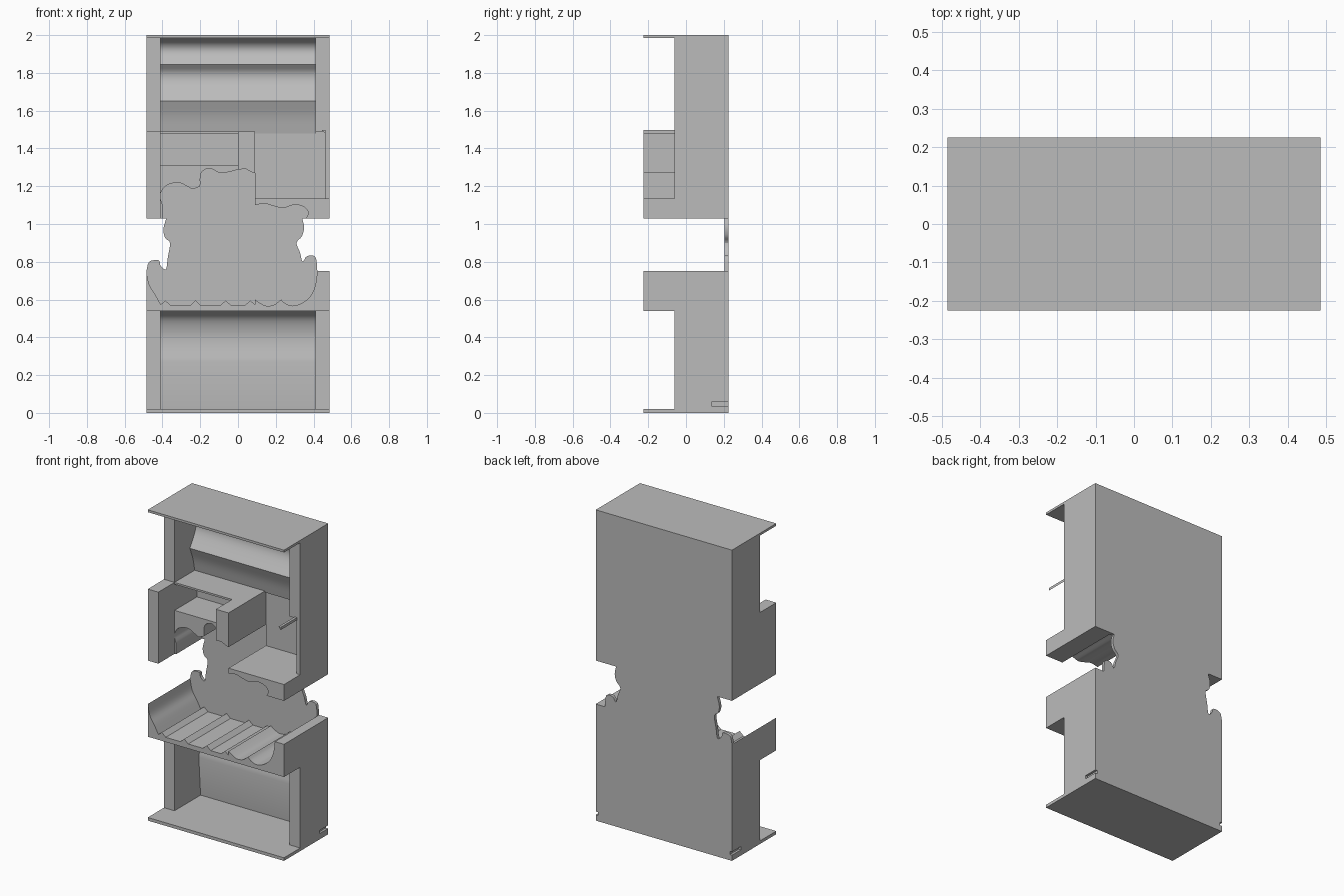
import bpy, bmesh, math
from mathutils import Vector

if "Cube" in bpy.data.objects:
    bpy.data.objects.remove(bpy.data.objects["Cube"])

grey = bpy.data.materials.new("plain grey")
grey.diffuse_color = (0.5, 0.5, 0.5, 1)
grey.use_nodes = True
grey.node_tree.nodes["Principled BSDF"].inputs["Base Color"].default_value = grey.diffuse_color


def smooth_line(pts, n=4):
    """Catmull-Rom curve through the points."""
    p = [Vector(q) for q in pts]
    p = [2 * p[0] - p[1]] + p + [2 * p[-1] - p[-2]]
    out = []
    for a, b, c, d in zip(p, p[1:], p[2:], p[3:]):
        for i in range(n):
            t = i / n
            out.append(tuple(0.5 * (2 * b + (c - a) * t + (2 * a - 5 * b + 4 * c - d) * t * t
                                    + (3 * b - a - 3 * c + d) * t ** 3)))
    return out + [tuple(p[-2])]


def extrude(name, pts, lo, hi, axis):
    """Prism from an outline: axis 'y' takes (x, z) points, axis 'x' takes (y, z)."""
    bm = bmesh.new()
    place = (lambda p, d: (p[0], d, p[1])) if axis == 'y' else (lambda p, d: (d, p[0], p[1]))
    face = bm.faces.new([bm.verts.new(place(p, lo)) for p in pts])
    ext = bmesh.ops.extrude_face_region(bm, geom=[face])
    move = Vector(place((0, 0), hi - lo))
    bmesh.ops.translate(bm, vec=move, verts=[v for v in ext["geom"] if isinstance(v, bmesh.types.BMVert)])
    bmesh.ops.recalc_face_normals(bm, faces=bm.faces)
    mesh = bpy.data.meshes.new(name)
    bm.to_mesh(mesh)
    bm.free()
    mesh.materials.append(grey)
    ob = bpy.data.objects.new(name, mesh)
    bpy.context.collection.objects.link(ob)
    return ob


def box(name, x0, x1, y0, y1, z0, z1):
    return extrude(name, [(x0, z0), (x1, z0), (x1, z1), (x0, z1)], y0, y1, 'y')


W, F, B = 0.485, -0.225, 0.225      # half width, front, back
S, P = -0.06, 0.205                 # set-back front, front of the back plate

# top and bottom panels
box("top_panel", -W, W, F, B, 1.985, 2)
box("bottom_panel", -W, W, F, B, 0, 0.02)

# side walls of both bays, the lower ones with a small slot near the back
for side, name in ((-1, "left"), (1, "right")):
    x0, x1 = sorted((side * 0.41, side * W))
    box(name + "_upper_wall", x0, x1, S, B, 1.49, 1.985)
    wall = box(name + "_lower_wall", x0, x1, S, B, 0.02, 0.54)
    cutter = box(name + "_slot_cutter", side * W - 0.015, side * W + 0.015, 0.135, 0.3, 0.037, 0.058)
    cutter.hide_render = True
    cutter.hide_set(True)
    mod = wall.modifiers.new("slot", 'BOOLEAN')
    mod.object = cutter
    mod.solver = 'EXACT'

# scooped backs of the bays
upper = (smooth_line([(0.09, 1.985), (0.14, 1.955), (0.155, 1.91), (0.125, 1.845)])
         + smooth_line([(0.125, 1.845), (0.155, 1.8), (0.15, 1.74), (0.096, 1.65)])
         + smooth_line([(0.096, 1.65), (0.127, 1.57), (0.147, 1.48)]))
extrude("upper_bay_back", [(B, 1.985)] + upper + [(B, 1.48)], -0.41, 0.41, 'x')
lower = smooth_line([(0.12, 0.54), (0.175, 0.5), (0.202, 0.43), (0.204, 0.36), (0.187, 0.27)])
extrude("lower_bay_back", [(B, 0.54)] + lower + [(0.205, 0.02), (B, 0.02)], -0.41, 0.41, 'x')

# thin back plate with a shaped waist
right_waist = smooth_line([(0.42, 0.75), (0.41, 0.825), (0.365, 0.83), (0.342, 0.8), (0.328, 0.85),
                           (0.31, 0.9), (0.338, 0.935), (0.35, 0.98), (0.34, 1.03)])
left_waist = smooth_line([(-0.38, 1.03), (-0.395, 0.97), (-0.385, 0.925), (-0.36, 0.9), (-0.372, 0.82),
                          (-0.382, 0.76), (-0.41, 0.78), (-0.42, 0.808), (-0.47, 0.8), (-0.485, 0.75)])
extrude("back_plate", [(-W, 0.54), (W, 0.54), (W, 0.75)] + right_waist + [(W, 1.03), (W, 1.49),
        (-W, 1.49), (-W, 1.03)] + left_waist, P, B, 'y')

# lower cradle: curved ends, right scallops, flat left floor
scallops = (smooth_line([(0.42, 0.75), (0.41, 0.68), (0.385, 0.62), (0.34, 0.582), (0.29, 0.567),
                         (0.25, 0.58), (0.228, 0.6)])
            + smooth_line([(0.228, 0.6), (0.19, 0.572), (0.15, 0.567), (0.12, 0.58), (0.09, 0.6)]))
left_end = smooth_line([(-0.41, 0.575), (-0.44, 0.63), (-0.47, 0.68), (-0.485, 0.75)])
extrude("lower_cradle", [(-W, 0.54), (W, 0.54), (W, 0.75)] + scallops
        + [(0.09, 0.57), (-0.41, 0.57)] + left_end[:-1] + [(-W, 0.75)], F, P, 'y')
# small ridges across the cradle floor
for x in (-0.385, -0.225, -0.065, 0.065):
    extrude("floor_ridge", [(x - 0.03, 0.568), (x + 0.03, 0.568), (x, 0.595)], F, P, 'y')

# upper left mass, scalloped underneath, with the front post
under = smooth_line([(-0.4, 1.03), (-0.4, 1.1), (-0.412, 1.15), (-0.385, 1.2), (-0.32, 1.22), (-0.27, 1.2),
                     (-0.24, 1.185), (-0.2, 1.2)]) \
    + smooth_line([(-0.2, 1.2), (-0.195, 1.27), (-0.15, 1.295), (-0.1, 1.272), (-0.05, 1.275), (0, 1.288)])
extrude("left_mass", [(-W, 1.03)] + under + [(0, 1.31), (-0.41, 1.31), (-0.41, 1.49), (-W, 1.49)], S, P, 'y')
box("left_post", -W, -0.41, F, S, 1.03, 1.49)

# cubby under the thin shelf, and the divider beside it
box("cubby_back", -0.41, 0, 0.167, P, 1.31, 1.48)
box("shelf", -0.41, 0.09, S, P, 1.478, 1.49)
extrude("divider", [(0, 1.288), (0.04, 1.292), (0.07, 1.275), (0.09, 1.27), (0.09, 1.49), (0, 1.49)], F, P, 'y')

# right pocket: scalloped ledge, back, side wall and a thin corner strip
ledge = smooth_line([(0.09, 1.1), (0.14, 1.108), (0.19, 1.095), (0.24, 1.085), (0.3, 1.102), (0.35, 1.09),
                     (0.372, 1.06), (0.36, 1.03)])
extrude("pocket_ledge", ledge + [(W, 1.03), (W, 1.135), (0.09, 1.135)], F, P, 'y')
box("pocket_back", 0.09, 0.46, 0.155, P, 1.135, 1.49)
box("pocket_side", 0.46, W, S, P, 1.135, 1.49)
extrude("corner_strip", [(0.445, 1.497), (0.462, 1.48), (0.462, 1.497)], F, S, 'y')

# soften the curved strips while keeping edges sharp
bpy.ops.object.select_all(action='DESELECT')
for ob in bpy.context.collection.objects:
    if ob.type == 'MESH' and not ob.hide_render:
        ob.select_set(True)
        bpy.context.view_layer.objects.active = ob
bpy.ops.object.shade_smooth_by_angle(angle=math.radians(25))
